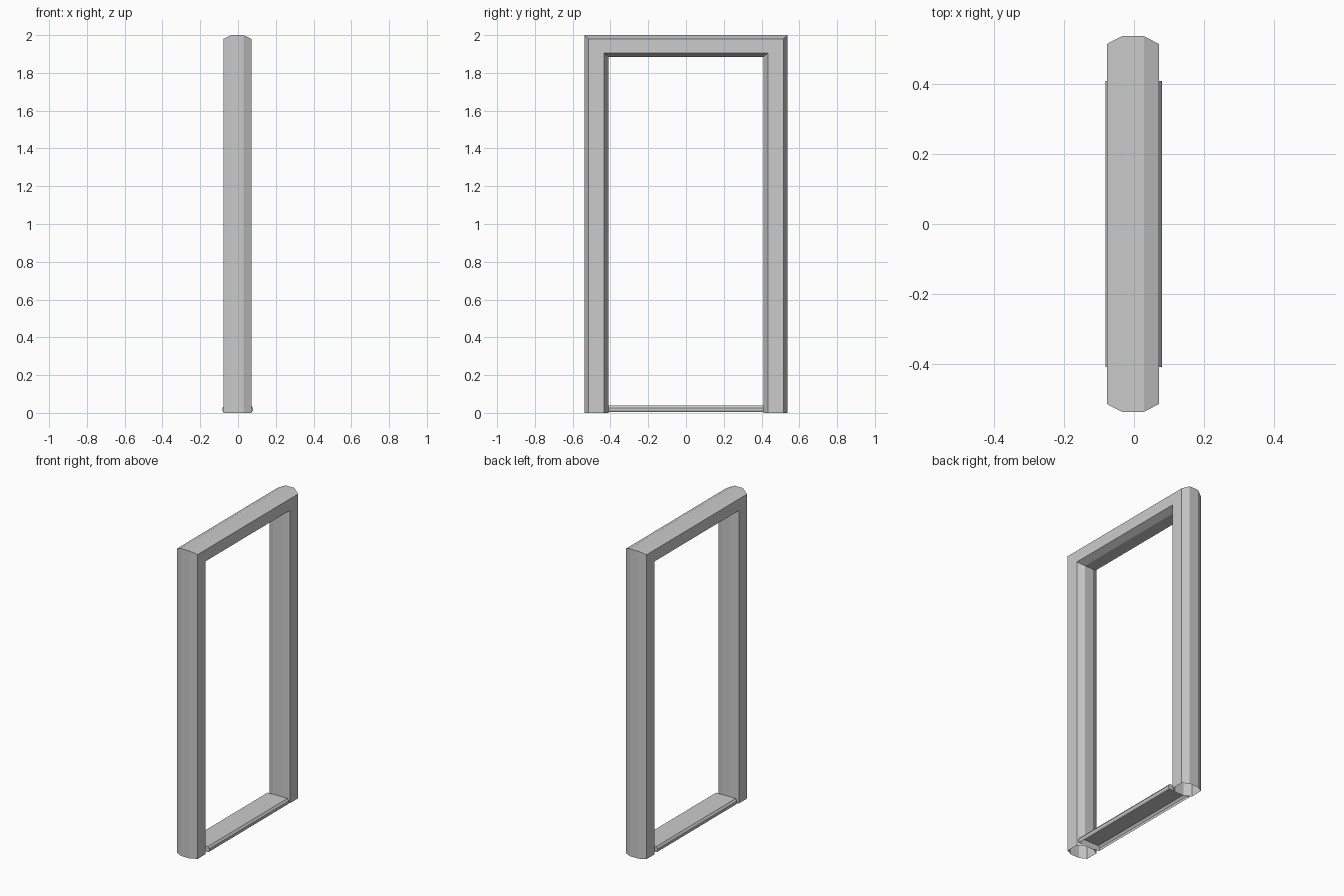
import bpy

if "Cube" in bpy.data.objects:
    bpy.data.objects.remove(bpy.data.objects["Cube"])


def sweep(name, sections, cap_ends=False, closed=True):
    """Skin matching cross-sections into one flat-shaded surface."""
    n = len(sections[0])
    verts = [p for s in sections for p in s]
    faces = []
    for s in range(len(sections) - 1):
        a, b = s * n, (s + 1) * n
        for i in range(n if closed else n - 1):
            j = (i + 1) % n
            faces.append((a + i, a + j, b + j, b + i))
    if cap_ends:
        faces.append(tuple(reversed(range(n))))
        faces.append(tuple(range(len(verts) - n, len(verts))))
    mesh = bpy.data.meshes.new(name)
    mesh.from_pydata(verts, [], faces)
    mesh.update()
    obj = bpy.data.objects.new(name, mesh)
    bpy.context.collection.objects.link(obj)
    return obj


# Door frame: chamfered profile (x, distance from the centre line),
# mitred at the top corners and open at the feet
CX = -0.003
OUTER, INNER = 0.538, 0.41
profile = [(-0.031, OUTER), (0.031, OUTER), (0.074, 0.516), (0.074, 0.433),
           (0.031, INNER), (-0.031, INNER), (-0.074, 0.433), (-0.074, 0.516)]


def frame_section(side, top):
    return [(CX + x, side * d, 2.0 - (OUTER - d) * 0.9 if top else 0.0)
            for x, d in profile]


sweep("door_frame", [frame_section(-1, False), frame_section(-1, True),
                     frame_section(1, True), frame_section(1, False)])

# Threshold: shallow shell with bulging long edges, open underneath
half = [(0.075, 0.004), (0.081, 0.013), (0.081, 0.026), (0.071, 0.04)]
sill = half + [(-x, z) for x, z in reversed(half)]
sweep("threshold", [[(x - 0.001, y, z) for x, z in sill] for y in (0.409, -0.409)],
      cap_ends=True, closed=False)
